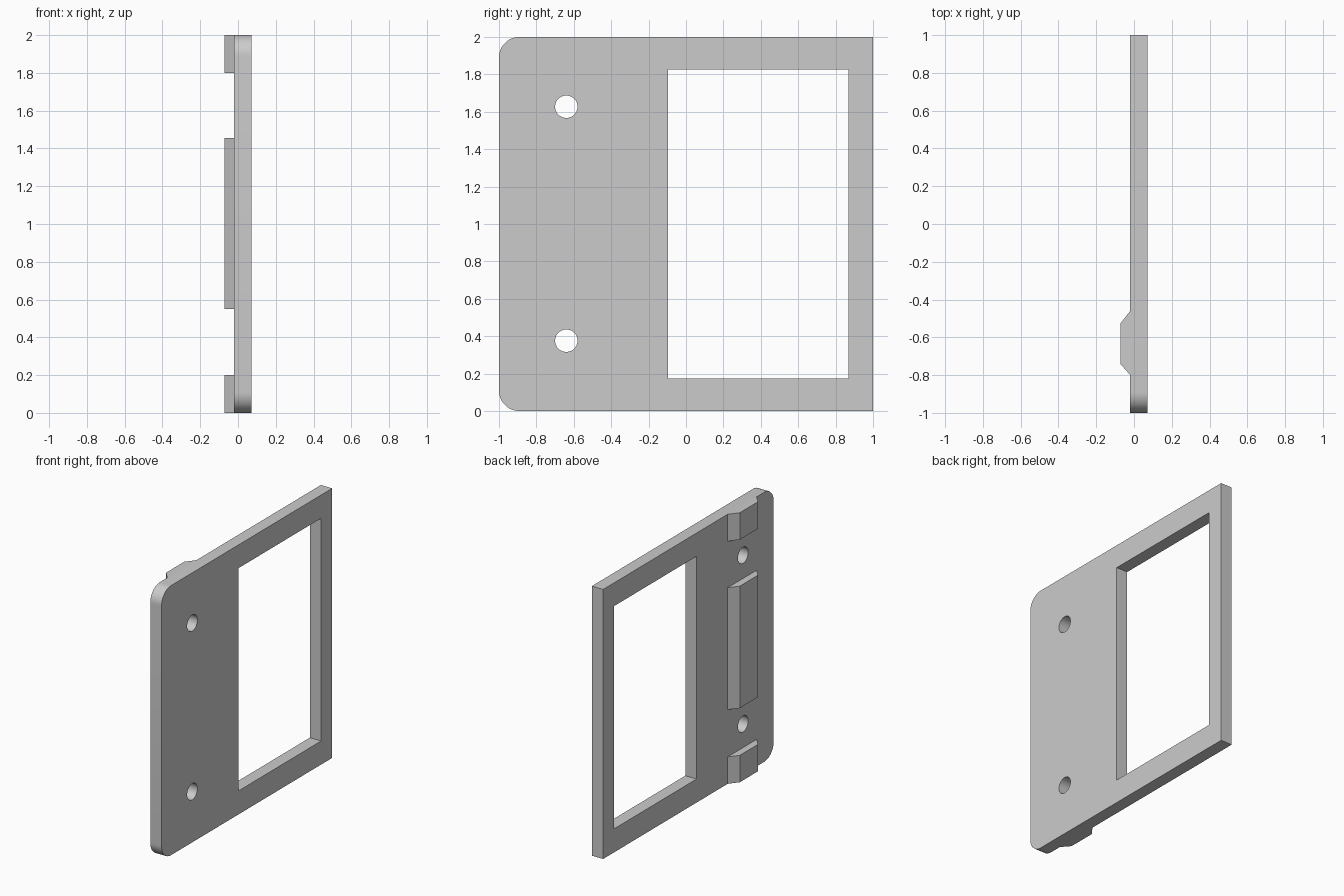
import bpy
import bmesh
from math import pi, cos, sin, radians

cube = bpy.data.objects.get("Cube")
if cube:
    bpy.data.objects.remove(cube, do_unlink=True)

grey = bpy.data.materials.new("light grey")
grey.use_nodes = True
colour = (0.6, 0.6, 0.6, 1)
grey.diffuse_color = colour
grey.node_tree.nodes["Principled BSDF"].inputs["Base Color"].default_value = colour

BACK, FACE, RIDGE = -0.02, 0.0725, -0.0725   # x of plate sides and ridge crest


def prism(name, points, shift):
    """Extrude a closed outline of 3D points along the shift vector."""
    bm = bmesh.new()
    face = bm.faces.new([bm.verts.new(p) for p in points])
    side = bmesh.ops.extrude_face_region(bm, geom=[face])
    moved = [v for v in side["geom"] if isinstance(v, bmesh.types.BMVert)]
    bmesh.ops.translate(bm, verts=moved, vec=shift)
    bmesh.ops.recalc_face_normals(bm, faces=bm.faces)
    mesh = bpy.data.meshes.new(name)
    bm.to_mesh(mesh)
    bm.free()
    mesh.materials.append(grey)
    obj = bpy.data.objects.new(name, mesh)
    bpy.context.collection.objects.link(obj)
    return obj


def arc(y, z, radius, start, end, steps):
    """Points on an arc in the plane of the plate."""
    angles = [start + (end - start) * i / steps for i in range(steps + 1)]
    return [(y + radius * cos(a), z + radius * sin(a)) for a in angles]


def slab(name, outline, x0, x1):
    return prism(name, [(x0, y, z) for y, z in outline], (x1 - x0, 0, 0))


# Plate with two rounded front corners
R = 0.11
outline = [(1, 0), (1, 2)]
outline += arc(-1 + R, 2 - R, R, pi / 2, pi, 12)
outline += arc(-1 + R, R, R, pi, 1.5 * pi, 12)
plate = slab("plate", outline, BACK, FACE)

# Rectangular window and two round holes
window = [(-0.095, 0.175), (0.87, 0.175), (0.87, 1.827), (-0.095, 1.827)]
cutters = [slab("window_cutter", window, -0.2, 0.2)]
for z in (0.376, 1.627):
    ring = arc(-0.64, z, 0.06, 0, 2 * pi, 40)[:-1]
    cutters.append(slab("hole_cutter", ring, -0.2, 0.2))

bpy.context.view_layer.objects.active = plate
for cutter in cutters:
    mod = plate.modifiers.new("cut", "BOOLEAN")
    mod.operation = "DIFFERENCE"
    mod.solver = "EXACT"
    mod.object = cutter
    bpy.ops.object.modifier_apply(modifier=mod.name)
    bpy.data.objects.remove(cutter, do_unlink=True)

# Smooth the rounded corners and hole walls only
bpy.ops.object.select_all(action="DESELECT")
plate.select_set(True)
bpy.ops.object.shade_smooth_by_angle(angle=radians(30))

# Bevelled ridges along the back
section = [(-0.80, BACK), (-0.74, RIDGE), (-0.527, RIDGE), (-0.46, BACK)]
for name, low, high in (("lower_ridge", 0, 0.2), ("middle_ridge", 0.55, 1.455),
                        ("upper_ridge", 1.8, 2)):
    prism(name, [(x, y, low) for y, x in section], (0, 0, high - low))
